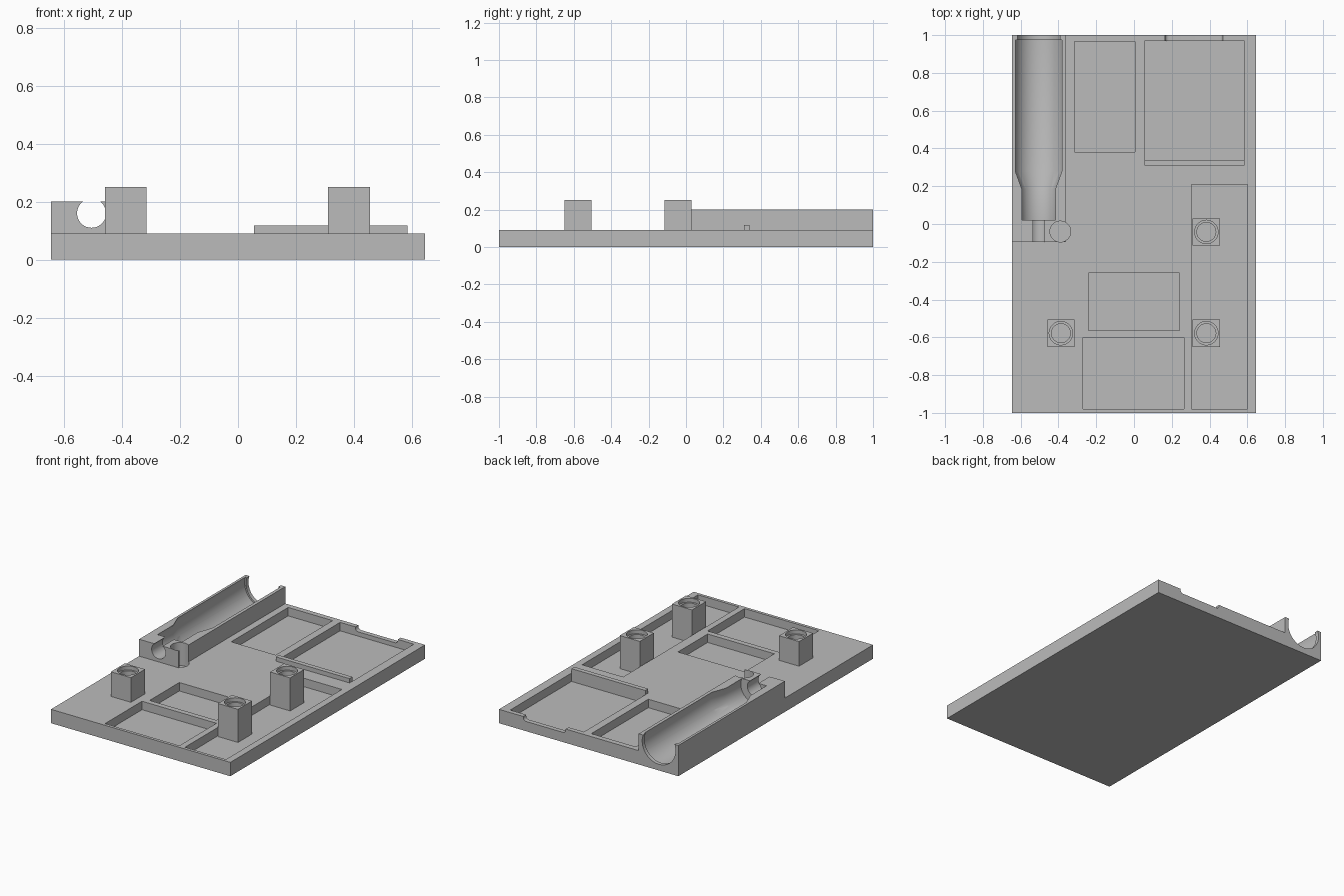
import bpy, bmesh
from math import radians
from mathutils import Matrix

cube = bpy.data.objects.get("Cube")
if cube:
    bpy.data.objects.remove(cube, do_unlink=True)

grey = bpy.data.materials.new("plain grey")
grey.use_nodes = True
COLOUR = (0.5, 0.5, 0.5, 1)
grey.diffuse_color = COLOUR
grey.node_tree.nodes["Principled BSDF"].inputs["Base Color"].default_value = COLOUR


def make(name, bm):
    bmesh.ops.recalc_face_normals(bm, faces=bm.faces)
    mesh = bpy.data.meshes.new(name)
    bm.to_mesh(mesh)
    bm.free()
    mesh.materials.append(grey)
    obj = bpy.data.objects.new(name, mesh)
    bpy.context.collection.objects.link(obj)
    return obj


def box(name, x0, x1, y0, y1, z0, z1):
    bm = bmesh.new()
    bmesh.ops.create_cube(bm, size=1)
    for v in bm.verts:
        v.co = (x1 if v.co.x > 0 else x0, y1 if v.co.y > 0 else y0, z1 if v.co.z > 0 else z0)
    return make(name, bm)


def lathe(name, profile, matrix, sides=64):
    """Closed solid of revolution from (radius, height) pairs about local z."""
    bm = bmesh.new()
    rings = []
    for r, h in profile:
        ring = bmesh.ops.create_circle(bm, radius=r, segments=sides)["verts"]
        for v in ring:
            v.co.z = h
        rings.append(ring)
    for a, b in zip(rings, rings[1:]):
        for i in range(sides):
            j = (i + 1) % sides
            bm.faces.new((a[i], a[j], b[j], b[i]))
    bm.faces.new(rings[0])
    bm.faces.new(rings[-1])
    bm.transform(matrix)
    return make(name, bm)


def cut(obj, cutters):
    for c in cutters:
        c.hide_render = True
        mod = obj.modifiers.new("cut", "BOOLEAN")
        mod.operation = "DIFFERENCE"
        mod.solver = "EXACT"
        mod.object = c
    graph = bpy.context.evaluated_depsgraph_get()
    mesh = bpy.data.meshes.new_from_object(obj.evaluated_get(graph))
    obj.modifiers.clear()
    obj.data = mesh


def smooth(obj):
    bpy.ops.object.select_all(action="DESELECT")
    obj.select_set(True)
    bpy.context.view_layer.objects.active = obj
    bpy.ops.object.shade_smooth_by_angle(angle=radians(25))


TOP, FLOOR = 0.09, 0.035
plate = box("base_plate", -0.645, 0.645, -1, 1, 0, TOP)
cradle = box("barrel_cradle", -0.645, -0.36, -0.095, 1, TOP, 0.2)

# Rectangular pockets in the plate
pockets = [(-0.315, 0.005, 0.38, 0.965), (0.055, 0.585, 0.34, 0.97),
           (0.305, 0.6, -0.98, 0.21), (-0.24, 0.24, -0.565, -0.26),
           (-0.27, 0.265, -0.98, -0.6)]
pocket_cutters = [box("pocket_cutter", *p, FLOOR, 0.3) for p in pockets]

# Rounded connector notch in the back rim
notch = box("notch_cutter", 0.165, 0.47, 0.95, 1.05, 0.063, 0.15)
bm = bmesh.new()
bm.from_mesh(notch.data)
low = [e for e in bm.edges if all(v.co.z < 0.1 for v in e.verts)
       and abs(e.verts[0].co.x - e.verts[1].co.x) < 0.01]
bmesh.ops.bevel(bm, geom=low, offset=0.02, segments=5, profile=0.5, affect="EDGES")
bm.to_mesh(notch.data)
bm.free()

# Stepped bore along the cradle, and the upright pin hole at its front corner
bore = lathe("bore_cutter",
             [(0.05, -0.15), (0.05, 0.02), (0.097, 0.02), (0.097, 0.185),
              (0.13, 0.28), (0.13, 0.975), (0.12, 0.975), (0.12, 1.05)],
             Matrix.Translation((-0.505, 0, 0.16)) @ Matrix.Rotation(radians(-90), 4, "X"))
pin = lathe("pin_cutter", [(0.055, 0.05), (0.055, 0.3)], Matrix.Translation((-0.39, -0.04, 0)))

cut(plate, pocket_cutters + [notch, bore, pin])
cut(cradle, [bore, pin])
smooth(plate)
smooth(cradle)

# Low stop rib in front of the rear pocket
box("stop_rib", 0.055, 0.585, 0.31, 0.34, TOP, 0.118)

# Square posts with counterbored holes
helpers = pocket_cutters + [notch, bore, pin]
HALF = 0.072
posts = {"rear_left_post": (0.383, -0.042), "front_left_post": (0.383, -0.578),
         "front_right_post": (-0.387, -0.578)}
for name, (x, y) in posts.items():
    post = box(name, x - HALF, x + HALF, y - HALF, y + HALF, FLOOR, 0.25)
    hole = lathe("hole_cutter", [(0.05, 0.11), (0.05, 0.225), (0.062, 0.225), (0.062, 0.3)],
                 Matrix.Translation((x, y, 0)), 48)
    cut(post, [hole])
    smooth(post)
    helpers.append(hole)

for h in helpers:
    bpy.data.objects.remove(h, do_unlink=True)
